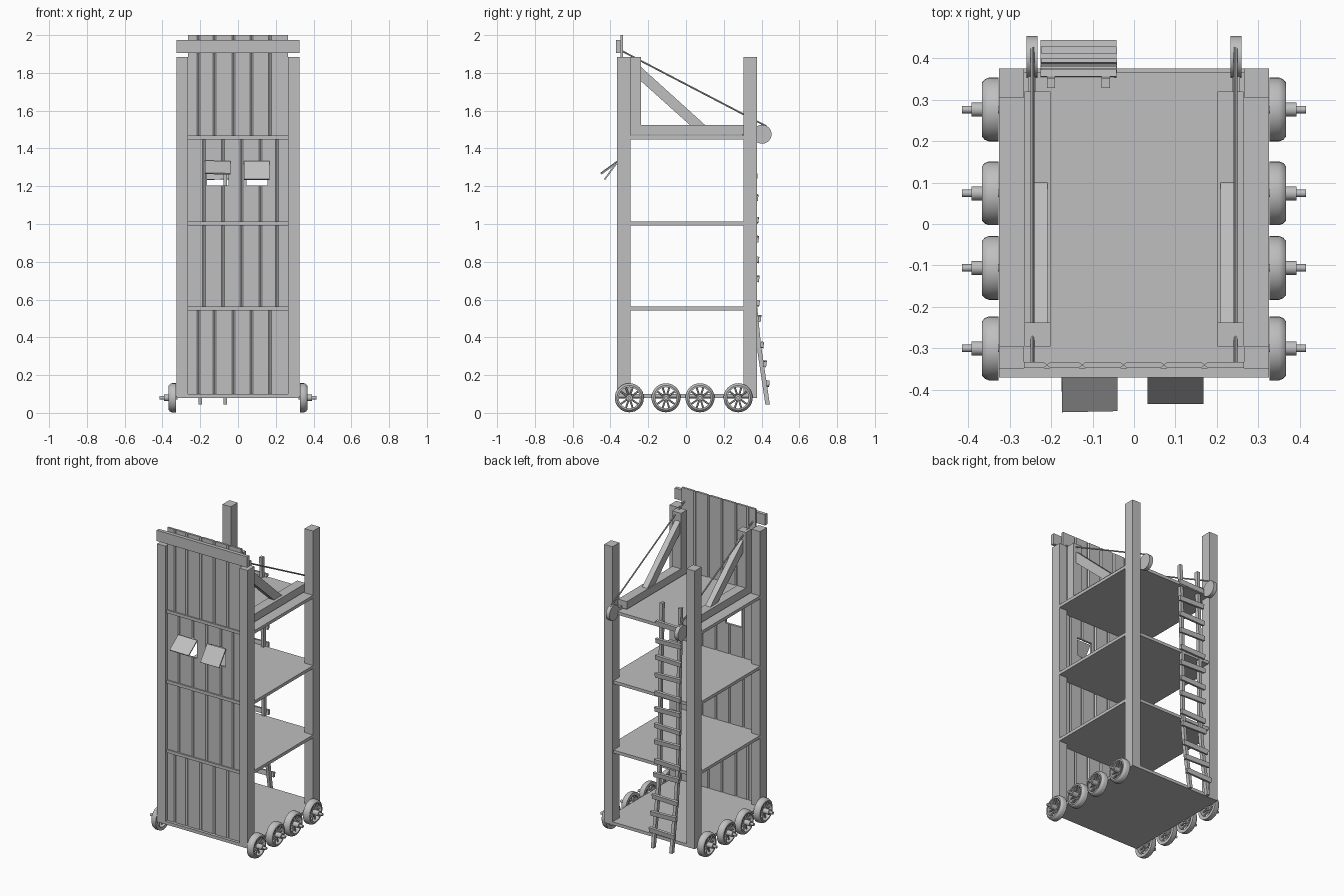
import bpy, bmesh, math
from mathutils import Vector, Matrix

if "Cube" in bpy.data.objects:
    bpy.data.objects.remove(bpy.data.objects["Cube"])

mat = bpy.data.materials.new("grey_wood")
mat.diffuse_color = (0.52, 0.52, 0.52, 1)
mat.use_nodes = True
mat.node_tree.nodes["Principled BSDF"].inputs["Base Color"].default_value = mat.diffuse_color


def finish(name, bm):
    bmesh.ops.recalc_face_normals(bm, faces=bm.faces)
    me = bpy.data.meshes.new(name)
    bm.to_mesh(me)
    bm.free()
    me.materials.append(mat)
    ob = bpy.data.objects.new(name, me)
    bpy.context.collection.objects.link(ob)
    return ob


def box(name, x0, x1, y0, y1, z0, z1):
    bm = bmesh.new()
    m = Matrix.Translation(((x0 + x1) / 2, (y0 + y1) / 2, (z0 + z1) / 2))
    bmesh.ops.create_cube(bm, size=1, matrix=m @ Matrix.Diagonal((x1 - x0, y1 - y0, z1 - z0, 1)))
    return finish(name, bm)


def prism(name, pts, axis, a, b):
    """Extrude a closed outline: (y, z) along x, or (x, y) along z."""
    bm = bmesh.new()
    place = (lambda p: (a, p[0], p[1])) if axis == "x" else (lambda p: (p[0], p[1], a))
    f = bm.faces.new([bm.verts.new(place(p)) for p in pts])
    r = bmesh.ops.extrude_face_region(bm, geom=[f])
    d = Vector((b - a, 0, 0)) if axis == "x" else Vector((0, 0, b - a))
    bmesh.ops.translate(bm, verts=[v for v in r["geom"] if isinstance(v, bmesh.types.BMVert)], vec=d)
    return finish(name, bm)


def rod(bm, p, q, r, seg):
    p, q = Vector(p), Vector(q)
    rot = (q - p).to_track_quat("Z", "Y").to_matrix().to_4x4()
    bmesh.ops.create_cone(bm, cap_ends=True, segments=seg, radius1=r, radius2=r,
                          depth=(q - p).length, matrix=Matrix.Translation((p + q) / 2) @ rot)


def smooth(ob):
    bpy.ops.object.select_all(action="DESELECT")
    ob.select_set(True)
    bpy.context.view_layer.objects.active = ob
    bpy.ops.object.shade_smooth_by_angle(angle=math.radians(35))


# Floors
box("bottom_floor", -.325, .325, -.365, .375, .08, .1)
for i, z in enumerate((.542, .992, 1.448)):
    box(f"floor_{i + 1}", -.325, .325, -.355, .365, z, z + .02)

# Front wall: rows of planks with V-grooves on both sides
EVEN = (-.21, -.125, -.025, .072, .17)
ODD = (-.18, -.08, .018, .12, .207)
walls = []
for i, (z0, z1, seams) in enumerate(((.1, .542, EVEN), (.562, .992, ODD),
                                     (1.012, 1.448, ODD), (1.468, 2.0, EVEN))):
    front, back = [(-.265, -.347)], [(-.265, -.333)]
    for s in seams:
        for dx, d in ((-.008, 0), (0, .006), (.008, 0)):
            front.append((s + dx, -.347 + d))
            back.append((s + dx, -.333 - d))
    front.append((.265, -.347))
    back.append((.265, -.333))
    walls.append(prism(f"wall_planks_{i + 1}", front + back[::-1], "z", z0, z1))

# Window openings with hinged shutters
for name, x0, x1, drop, reach, roll in (("left", -.165, -.05, .065, .09, .02),
                                        ("right", .045, .155, .095, .07, 0)):
    cut = box(name + "_window_cutter", x0, x1, -.4, -.3, 1.205, 1.325)
    cut.hide_render = True
    cut.hide_viewport = True
    m = walls[2].modifiers.new(name + "_window", "BOOLEAN")
    m.operation, m.solver, m.object = "DIFFERENCE", "EXACT", cut
    y, z = -.358, 1.328
    n = Vector((drop, -reach)).normalized() * .008
    quad = [(y, z), (y - reach, z - drop), (y - reach - n.x, z - drop - n.y), (y - n.x, z - n.y)]
    mid = (x0 + x1) / 2
    sh = prism(name + "_shutter", quad, "x", mid - .067, mid + .067)
    sh.data.transform(Matrix.Translation((mid, y, z)) @ Matrix.Rotation(roll, 4, "Y")
                      @ Matrix.Rotation(roll, 4, "Z") @ Matrix.Translation((-mid, -y, -z)))

# Top crossbar on the wall
box("top_crossbar", -.325, .325, -.37, -.347, 1.905, 1.975)


def make_wheel(name, s, y, z=.08):
    """Rounded rim, ten spokes, hub and axle."""
    bm = bmesh.new()
    n = 32
    prof = [(.327, .056), (.327, .077), (.35, .077), (.36, .073), (.367, .065), (.367, .056)]
    rings = []
    for k in range(n):
        a = 2 * math.pi * k / n
        rings.append([bm.verts.new((s * x, y + r * math.cos(a), z + r * math.sin(a))) for x, r in prof])
    for k in range(n):
        p, q = rings[k], rings[(k + 1) % n]
        for j in range(len(prof)):
            i = (j + 1) % len(prof)
            bm.faces.new((p[j], p[i], q[i], q[j]))
    for k in range(10):
        a = 2 * math.pi * k / 10
        c, d = math.cos(a), math.sin(a)
        rod(bm, (s * .348, y + .01 * c, z + .01 * d), (s * .348, y + .06 * c, z + .06 * d), .005, 6)
    rod(bm, (s * .33, y, z), (s * .392, y, z), .017, 16)
    rod(bm, (s * .32, y, z), (s * .415, y, z), .009, 12)
    smooth(finish(name, bm))


for s, side in ((-1, "left"), (1, "right")):
    def sbox(name, x0, x1, *r):
        return box(f"{side}_{name}", min(s * x0, s * x1), max(s * x0, s * x1), *r)

    # Corner posts
    sbox("front_post", .265, .325, -.365, -.295, .1, 1.885)
    sbox("back_post", .265, .325, .305, .375, .1, 1.885)
    # Upper frame: beam, upright and diagonal brace
    sbox("frame_beam", .201, .264, -.295, .32, 1.475, 1.525)
    sbox("frame_upright", .201, .264, -.295, -.237, 1.525, 1.885)
    prism(side + "_brace", [(-.237, 1.83), (-.237, 1.755), (.02, 1.525), (.1, 1.525)],
          "x", s * .208, s * .245)
    # Pulley with its arm, and the rope up to the crossbar
    sbox("pulley_arm", .237, .256, .3, .4, 1.465, 1.49)
    bm = bmesh.new()
    rod(bm, (s * .233, .403, 1.475), (s * .259, .403, 1.475), .05, 24)
    smooth(finish(side + "_pulley", bm))
    bm = bmesh.new()
    rod(bm, (s * .245, -.337, 1.915), (s * .245, .425, 1.518), .0045, 8)
    smooth(finish(side + "_rope", bm))
    # Wheels
    for i, y in enumerate((-.3, -.106, .074, .276)):
        make_wheel(f"{side}_wheel_{i + 1}", s, y)

# Ladder on the back: two bent rails and rungs
PATH = [(.34, 1.6), (.357, 1.1), (.363, .58), (.385, .36), (.432, .045)]


def ladder_y(z):
    for (y0, z0), (y1, z1) in zip(PATH, PATH[1:]):
        if z >= z1:
            return y0 + (y1 - y0) * (z - z0) / (z1 - z0)


for name, x in (("left", -.2), ("right", -.08 + .012)):
    outline = [(y - .012, z) for y, z in PATH] + [(y + .012, z) for y, z in PATH[::-1]]
    prism(f"ladder_{name}_rail", outline, "x", x - .01, x + .01)
for i, z in enumerate((.155, .26, .36, .5, .58, .71, .81, .92, 1.02, 1.14, 1.25, 1.36, 1.47)):
    y = ladder_y(z) + .018
    tilt = .008 if i % 2 else -.006
    rung = box(f"ladder_rung_{i + 1}", -.225, -.042, y - .008, y + .008, z - .015, z + .015)
    rung.data.transform(Matrix.Translation((-.13, y, z)) @ Matrix.Rotation(tilt * 4, 4, "Y")
                        @ Matrix.Rotation(-.12, 4, "X") @ Matrix.Translation((.13, -y, -z)))
